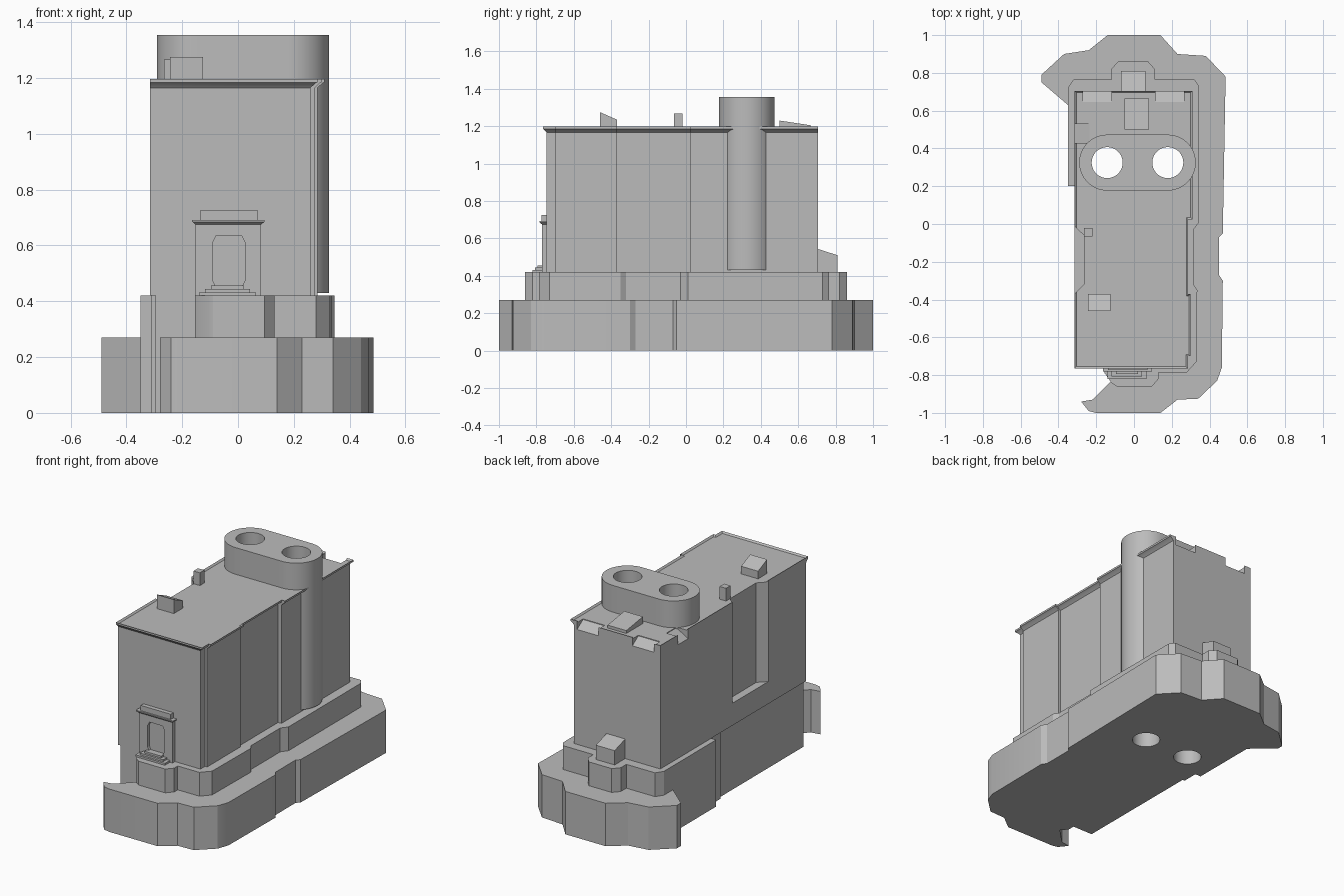
import bpy
import bmesh
import math

cube = bpy.data.objects.get("Cube")
if cube:
    bpy.data.objects.remove(cube, do_unlink=True)

grey = bpy.data.materials.new("stone_grey")
grey.use_nodes = True
grey.diffuse_color = (0.5, 0.5, 0.5, 1)
grey.node_tree.nodes["Principled BSDF"].inputs["Base Color"].default_value = (0.5, 0.5, 0.5, 1)

AXES = {"x": lambda u, v, w: (w, u, v),
        "y": lambda u, v, w: (u, w, v),
        "z": lambda u, v, w: (u, v, w)}


def loft(name, rings, axis="z", lip=0):
    """Stack outlines [(points, level), ...] along an axis and cap both ends."""
    bm = bmesh.new()
    loops = [[bm.verts.new(AXES[axis](u, v, w)) for u, v in pts] for pts, w in rings]
    n = len(loops[0])
    for low, high in zip(loops, loops[1:]):
        for i in range(n):
            j = (i + 1) % n
            bm.faces.new((low[i], low[j], high[j], high[i]))
    bm.faces.new(loops[0][::-1])
    top = bm.faces.new(loops[-1])
    bmesh.ops.recalc_face_normals(bm, faces=bm.faces)
    if lip:
        bmesh.ops.inset_region(bm, faces=[top], thickness=lip, depth=-lip, use_even_offset=True)
    mesh = bpy.data.meshes.new(name)
    bm.to_mesh(mesh)
    bm.free()
    obj = bpy.data.objects.new(name, mesh)
    mesh.materials.append(grey)
    bpy.context.collection.objects.link(obj)
    return obj


def prism(name, pts, a, b, axis="z"):
    return loft(name, [(pts, a), (pts, b)], axis)


def box(name, x0, x1, y0, y1, z0, z1):
    return prism(name, [(x0, y0), (x1, y0), (x1, y1), (x0, y1)], z0, z1)


def select(obj):
    bpy.ops.object.select_all(action="DESELECT")
    obj.select_set(True)
    bpy.context.view_layer.objects.active = obj


def cut(obj, cutters):
    for c in cutters:
        c.hide_render = True
        mod = obj.modifiers.new("cut", "BOOLEAN")
        mod.operation = "DIFFERENCE"
        mod.solver = "EXACT"
        mod.object = c
        select(obj)
        bpy.ops.object.modifier_apply(modifier=mod.name)


def arc(cx, cy, r, a0, a1, n):
    return [(cx + r * math.cos(math.radians(a0 + (a1 - a0) * i / n)),
             cy + r * math.sin(math.radians(a0 + (a1 - a0) * i / n))) for i in range(n + 1)]


# Stepped left edge shared by both plinth tiers, from the front to the back
left_edge = [(-0.155, -0.79), (-0.155, -0.745), (-0.295, -0.745), (-0.295, 0.1),
             (-0.31, 0.1), (-0.31, 0.2), (-0.35, 0.2)]

# Lower plinth
base = prism("lower_plinth", left_edge[::-1] + [
    (-0.12, -0.83), (-0.22, -0.93), (-0.28, -0.94), (-0.24, -0.99), (-0.2, -1), (0.14, -1),
    (0.23, -0.93), (0.34, -0.925), (0.44, -0.83), (0.465, -0.76), (0.47, -0.3),
    (0.45, -0.27), (0.45, -0.07), (0.47, -0.05), (0.485, 0.78), (0.38, 0.89),
    (0.23, 0.9), (0.14, 1), (-0.14, 1), (-0.24, 0.92), (-0.37, 0.9),
    (-0.49, 0.79), (-0.49, 0.75), (-0.35, 0.63)], 0, 0.27)

# Upper plinth
tier = prism("upper_plinth", left_edge[::-1] + [
    (-0.12, -0.84), (-0.09, -0.86), (0.095, -0.86), (0.13, -0.82), (0.13, -0.785),
    (0.28, -0.785), (0.33, -0.73), (0.335, -0.35), (0.315, -0.32), (0.315, -0.03),
    (0.345, 0.01), (0.345, 0.73), (0.32, 0.765), (0.11, 0.765), (0.11, 0.82),
    (0.075, 0.86), (-0.085, 0.86), (-0.12, 0.82), (-0.12, 0.765), (-0.32, 0.765),
    (-0.35, 0.72)], 0.27, 0.42)

# Main block, with a flared cornice on the front and one long side
wall = [(-0.315, -0.745), (0.26, -0.745), (0.26, -0.7), (0.275, -0.7), (0.275, -0.37),
        (0.262, -0.37), (0.262, 0.025), (0.285, 0.025), (0.285, 0.705), (-0.315, 0.705)]


def flare(d):
    return [(x + (d if x > 0 else 0), y - (0.8 * d if y < -0.74 else 0)) for x, y in wall]


block = loft("main_block", [(wall, 0.42), (wall, 1.165), (flare(0.018), 1.182),
                            (flare(0.025), 1.185), (flare(0.025), 1.197)], lip=0.01)

# Side recess and sloping roof notches
recess = prism("recess_cutter", [(-0.4, 0.07), (-0.265, -0.06), (-0.265, -0.32), (-0.4, -0.455)],
               0.56, 1.4)
slope = [(0.645, 1.183), (0.74, 1.12), (0.74, 1.3), (0.645, 1.3)]
notches = [prism("notch_cutter", slope, x, x + 0.15, "x") for x in (-0.27, 0.115)]
notches.append(prism("side_notch_cutter", [(-0.235, 1.183), (-0.34, 1.12), (-0.34, 1.3),
                                           (-0.235, 1.3)], 0.43, 0.53, "y"))
cut(block, [recess] + notches)

# Oval double chimney with two shafts running through the whole model
stack = prism("double_chimney", arc(0.179, 0.325, 0.148, -90, 90, 32)
              + arc(-0.142, 0.325, 0.148, 90, 270, 32), 0.43, 1.355)
shafts = [prism("shaft_cutter", arc(x, 0.325, 0.082, 0, 354.375, 63), -0.2, 1.6)
          for x in (-0.142, 0.179)]
for part in (base, tier, block, stack):
    cut(part, shafts)
for c in [recess] + notches + shafts:
    bpy.data.objects.remove(c, do_unlink=True)

# Roof fittings and rear lean-to
box("roof_vent", -0.265, -0.22, -0.065, -0.02, 1.18, 1.267)
prism("front_skylight", [(-0.46, 1.18), (-0.37, 1.18), (-0.37, 1.235), (-0.46, 1.275)],
      -0.243, -0.125, "x")
prism("rear_skylight", [(0.5, 1.18), (0.665, 1.18), (0.665, 1.205), (0.5, 1.23)],
      -0.05, 0.08, "x")
prism("rear_lean_to", [(0.7, 0.42), (0.81, 0.42), (0.81, 0.51), (0.7, 0.545)],
      -0.07, 0.06, "x")

# Doorway with niche, cornice and steps
door = box("door_surround", -0.152, 0.083, -0.77, -0.74, 0.42, 0.675)
c = 0.012
niche = prism("niche_cutter", [(-0.09 + c, 0.45), (0.025 - c, 0.45), (0.025, 0.45 + 2 * c),
                               (0.025, 0.635 - 2 * c), (0.025 - c, 0.635), (-0.09 + c, 0.635),
                               (-0.09, 0.635 - 2 * c), (-0.09, 0.45 + 2 * c)], -0.8, -0.752, "y")
cut(door, [niche])
bpy.data.objects.remove(niche, do_unlink=True)


def door_rect(d):
    return [(-0.152 - d, -0.77 - d), (0.083 + d, -0.77 - d), (0.083 + d, -0.74), (-0.152 - d, -0.74)]


loft("door_cornice", [(door_rect(0), 0.675), (door_rect(0.012), 0.685), (door_rect(0.012), 0.692)])
box("door_crown", -0.137, 0.072, -0.772, -0.74, 0.692, 0.725)
for i in range(3):
    d = 0.022 * i
    box(f"door_step_{i + 1}", -0.14 + d, 0.065 - d, -0.82 + 0.6 * d, -0.755,
        0.42 + 0.012 * i, 0.432 + 0.012 * i)

# Smooth the rounded walls, keep edges sharp
for obj in [o for o in bpy.context.collection.objects if o.type == "MESH"]:
    select(obj)
    bpy.ops.object.shade_smooth_by_angle(angle=math.radians(25))
